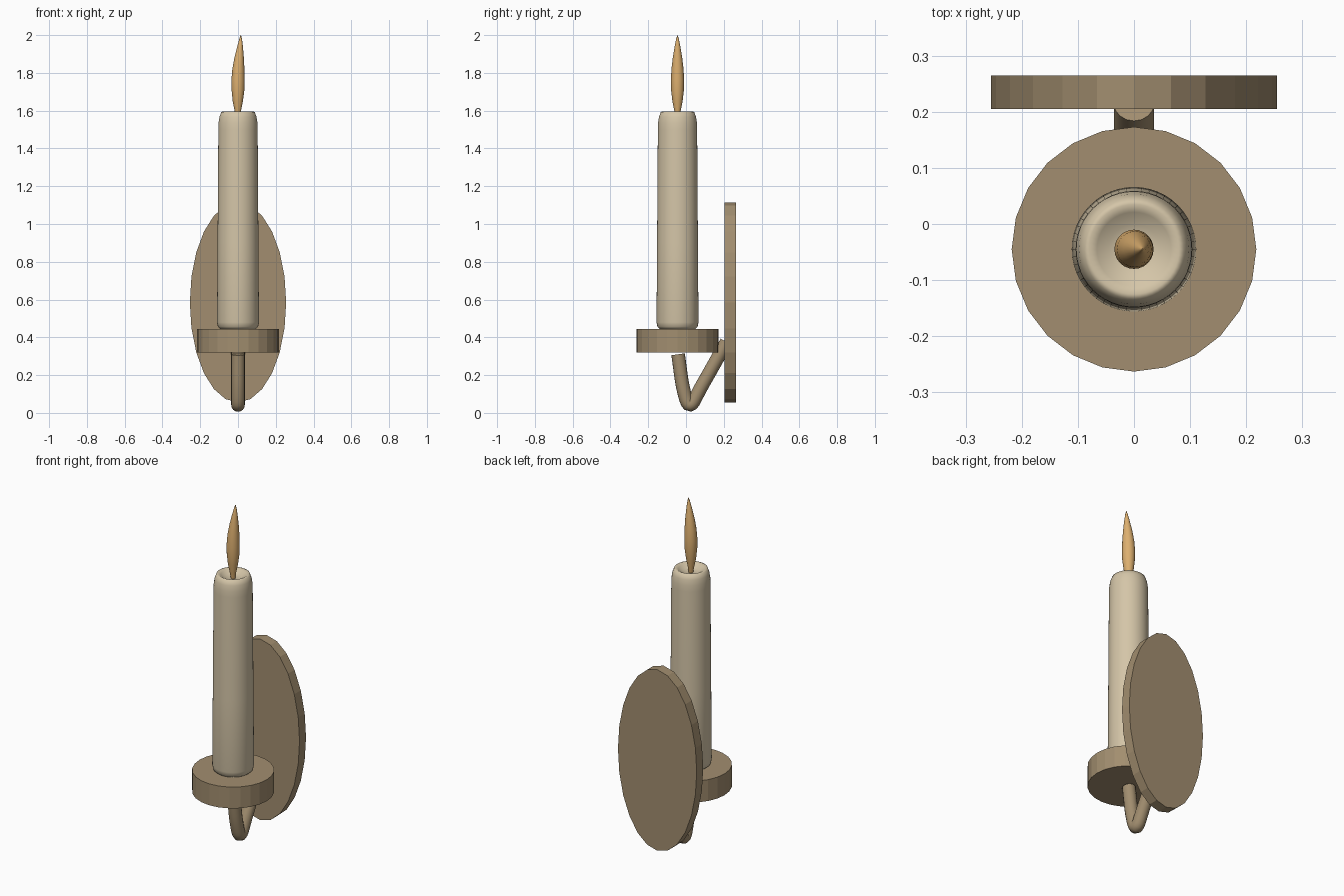
import bpy, bmesh, math
from mathutils import Vector

if "Cube" in bpy.data.objects:
    bpy.data.objects.remove(bpy.data.objects["Cube"])

CY = -0.045  # depth of the candle axis


def material(name, rgb):
    m = bpy.data.materials.new(name)
    m.diffuse_color = (*rgb, 1)
    m.use_nodes = True
    m.node_tree.nodes["Principled BSDF"].inputs["Base Color"].default_value = m.diffuse_color
    return m


BRASS = material("aged_brass", (0.36, 0.27, 0.16))
WAX = material("ivory_wax", (0.66, 0.56, 0.39))
FLAME = material("amber_flame", (0.72, 0.43, 0.16))


def finish(bm, name, mat, angle=30):
    bmesh.ops.recalc_face_normals(bm, faces=bm.faces[:])
    me = bpy.data.meshes.new(name)
    bm.to_mesh(me)
    bm.free()
    me.materials.append(mat)
    ob = bpy.data.objects.new(name, me)
    bpy.context.collection.objects.link(ob)
    bpy.ops.object.select_all(action='DESELECT')
    ob.select_set(True)
    bpy.context.view_layer.objects.active = ob
    if angle:
        bpy.ops.object.shade_smooth_by_angle(angle=math.radians(angle))
    return ob


def skin(rings, name, mat, angle=30):
    """Join closed rings of points into a capped surface."""
    bm = bmesh.new()
    vs = [[bm.verts.new(p) for p in r] for r in rings]
    n = len(vs[0])
    for a, b in zip(vs, vs[1:]):
        for i in range(n):
            j = (i + 1) % n
            bm.faces.new((a[i], a[j], b[j], b[i]))
    bm.faces.new(vs[0])
    bm.faces.new(vs[-1])
    return finish(bm, name, mat, angle)


def circle(c, u, v, ru, rv, n):
    c, u, v = Vector(c), Vector(u), Vector(v)
    return [c + u * ru * math.cos(2 * math.pi * i / n) + v * rv * math.sin(2 * math.pi * i / n)
            for i in range(n)]


X, Y, Z = (1, 0, 0), (0, 1, 0), (0, 0, 1)


def turned(profile, name, mat, n, angle=30):
    """Profile entries are radius, height and sideways offset."""
    return skin([circle((dx, CY, z), X, Y, r, r, n) for r, z, dx in profile], name, mat, angle)


# oval wall plate
skin([circle((0, y, 0.585), X, Z, 0.255, 0.53, 24) for y in (0.205, 0.265)],
     "wall_plate", BRASS, 0)

# drip dish
turned([(0.218, 0.32, 0), (0.218, 0.445, 0)], "drip_dish", BRASS, 24, 0)

# curved arm: tube swept along a smooth path in the side plane
ctrl = [Vector((0, y, z)) for y, z in
        [(-0.075, 0.52), (-0.042, 0.31), (-0.015, 0.13), (0.022, 0.042), (0.085, 0.145),
         (0.215, 0.375), (0.30, 0.52)]]
path = []
for k in range(1, len(ctrl) - 2):
    p0, p1, p2, p3 = ctrl[k - 1:k + 3]
    for s in range(6):
        t = s / 6
        path.append(0.5 * (2 * p1 + (p2 - p0) * t + (2 * p0 - 5 * p1 + 4 * p2 - p3) * t * t
                           + (3 * p1 - p0 - 3 * p2 + p3) * t ** 3))
path.append(ctrl[-2])
rings = []
for i, p in enumerate(path):
    d = (path[min(i + 1, len(path) - 1)] - path[max(i - 1, 0)]).normalized()
    rings.append(circle(p, X, d.cross(Vector(X)), 0.036, 0.036, 16))
skin(rings, "arm", BRASS, 50)

# candle with rounded foot, tapered shoulder and hollowed top
turned([(0.095, 0.445, 0), (0.106, 0.455, 0), (0.111, 0.48, 0), (0.108, 0.9, 0),
        (0.104, 1.5, 0), (0.103, 1.535, 0), (0.098, 1.567, 0), (0.089, 1.592, 0), (0.08, 1.596, 0),
        (0.066, 1.588, 0), (0.045, 1.573, 0), (0.02, 1.568, 0)], "candle", WAX, 48, 60)

# flame with its tip leaning sideways
turned([(0.012, 1.565, 0), (0.017, 1.60, -0.001), (0.027, 1.65, -0.001), (0.034, 1.71, 0),
        (0.035, 1.76, 0), (0.032, 1.82, 0.002), (0.025, 1.88, 0.006), (0.015, 1.94, 0.011),
        (0.007, 1.98, 0.014), (0.001, 2.0, 0.015)], "flame", FLAME, 24, 60)
